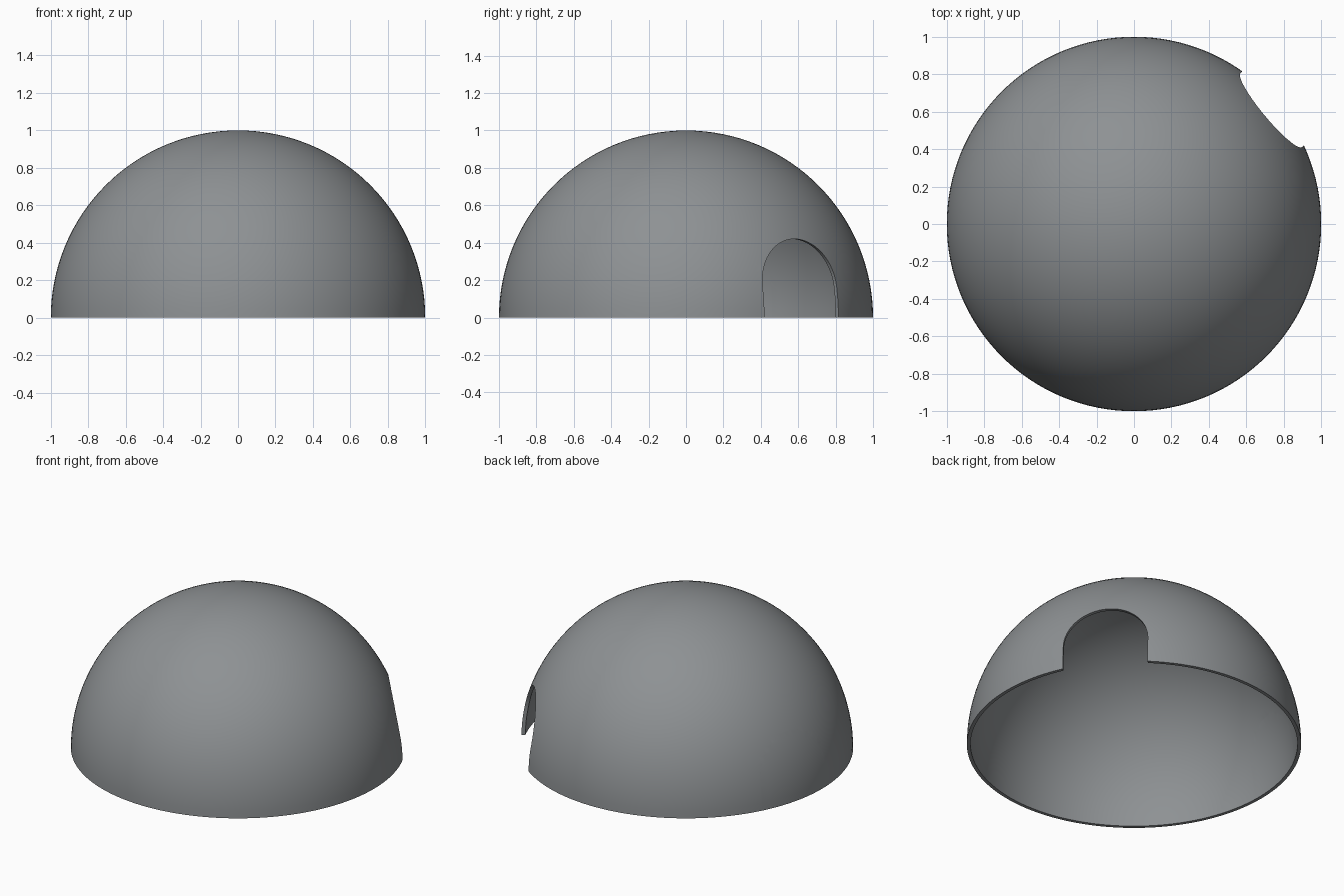
import bpy, bmesh, math
from mathutils import Matrix

if "Cube" in bpy.data.objects:
    bpy.data.objects.remove(bpy.data.objects["Cube"])

OUTER, INNER = 1.0, 0.978      # shell radii
HALF, SPRING = 0.257, 0.163    # doorway half width, height where the arch begins

grey = bpy.data.materials.new("slate grey")
grey.diffuse_color = (0.27, 0.285, 0.295, 1)
grey.use_nodes = True
grey.node_tree.nodes["Principled BSDF"].inputs["Base Color"].default_value = grey.diffuse_color


def make_object(name, bm):
    bmesh.ops.recalc_face_normals(bm, faces=bm.faces)
    mesh = bpy.data.meshes.new(name)
    bm.to_mesh(mesh)
    bm.free()
    mesh.materials.append(grey)
    obj = bpy.data.objects.new(name, mesh)
    bpy.context.collection.objects.link(obj)
    return obj


# Dome shell: the wall's quarter-circle section spun round the vertical axis
bm = bmesh.new()
steps = 32
angles = [math.pi / 2 * i / steps for i in range(steps + 1)]
section = [(OUTER * math.cos(a), OUTER * math.sin(a)) for a in angles]
section += [(INNER * math.cos(a), INNER * math.sin(a)) for a in reversed(angles)]
verts = [bm.verts.new((r, 0, z)) for r, z in section]
wall = [bm.edges.new((a, b)) for a, b in zip(verts, verts[1:] + verts[:1])
        if not (a is verts[steps] and b is verts[steps + 1])]
bmesh.ops.spin(bm, geom=verts + wall, axis=(0, 0, 1), cent=(0, 0, 0),
               angle=math.tau, steps=128, use_merge=True)
bmesh.ops.remove_doubles(bm, verts=bm.verts, dist=1e-4)
dome = make_object("dome_shell", bm)


# Doorways: round-topped prisms pushed radially through the wall
def cut_doorway(name, degrees):
    bm = bmesh.new()
    outline = [(-HALF, -0.2), (HALF, -0.2)]
    outline += [(HALF * math.cos(t), SPRING + HALF * math.sin(t))
                for t in (math.pi * i / 32 for i in range(33))]
    face = bm.faces.new([bm.verts.new((0.5, u, z)) for u, z in outline])
    ext = bmesh.ops.extrude_face_region(bm, geom=[face])
    moved = [v for v in ext["geom"] if isinstance(v, bmesh.types.BMVert)]
    bmesh.ops.translate(bm, verts=moved, vec=(0.8, 0, 0))
    bm.transform(Matrix.Rotation(math.radians(degrees), 4, 'Z'))
    cutter = make_object(name, bm)
    cutter.hide_render = True
    mod = dome.modifiers.new(name, 'BOOLEAN')
    mod.operation, mod.solver, mod.object = 'DIFFERENCE', 'EXACT', cutter
    bpy.context.view_layer.objects.active = dome
    bpy.ops.object.modifier_apply(modifier=name)
    bpy.data.objects.remove(cutter)


cut_doorway("right_doorway_cutter", 39.7)
cut_doorway("left_doorway_cutter", 167.1)

# Smooth surfaces with crisp rims
bpy.ops.object.select_all(action='DESELECT')
dome.select_set(True)
bpy.context.view_layer.objects.active = dome
bpy.ops.object.shade_smooth_by_angle(angle=math.radians(30))
